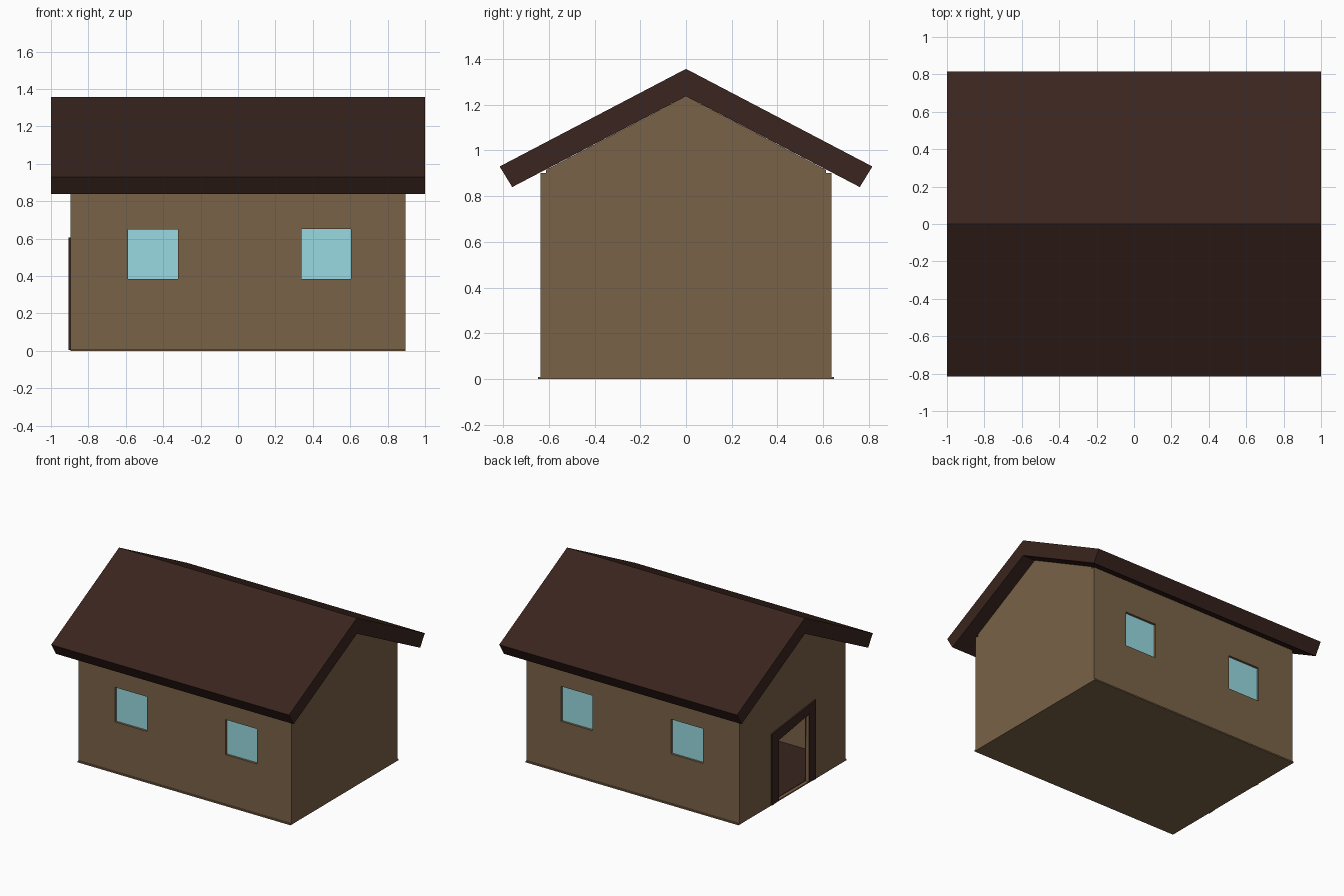
import bpy, bmesh
from mathutils import Vector

if "Cube" in bpy.data.objects:
    bpy.data.objects.remove(bpy.data.objects["Cube"])


def material(name, rgb):
    m = bpy.data.materials.new(name)
    m.diffuse_color = (*rgb, 1)
    m.use_nodes = True
    m.node_tree.nodes["Principled BSDF"].inputs["Base Color"].default_value = m.diffuse_color
    return m


TAN = material("tan_wall", (0.195, 0.122, 0.064))
BROWN = material("dark_brown", (0.042, 0.018, 0.013))
GLASS = material("pale_glass", (0.31, 0.70, 0.75))


def slab(name, axis, start, end, loops, mat):
    """Fill outlines (first outer, then holes) and extrude along x or y."""
    bm = bmesh.new()
    edges = []
    for loop in loops:
        vs = [bm.verts.new((start, a, b) if axis == "x" else (a, start, b)) for a, b in loop]
        edges += [bm.edges.new((v, vs[(i + 1) % len(vs)])) for i, v in enumerate(vs)]
    direction = Vector((1, 0, 0)) if axis == "x" else Vector((0, 1, 0))
    bmesh.ops.triangle_fill(bm, edges=edges, use_beauty=True, normal=direction)
    out = bmesh.ops.extrude_face_region(bm, geom=bm.faces[:], use_keep_orig=True)
    moved = [g for g in out["geom"] if isinstance(g, bmesh.types.BMVert)]
    bmesh.ops.translate(bm, verts=moved, vec=direction * (end - start))
    bmesh.ops.recalc_face_normals(bm, faces=bm.faces[:])
    me = bpy.data.meshes.new(name)
    bm.to_mesh(me)
    bm.free()
    me.materials.append(mat)
    ob = bpy.data.objects.new(name, me)
    bpy.context.collection.objects.link(ob)
    return ob


def rect(a0, a1, b0, b1):
    return [(a0, b0), (a1, b0), (a1, b1), (a0, b1)]


X, Y, T = 0.895, 0.637, 0.025    # wall half length, half width, thickness
EAVE, PEAK = 0.902, 1.237

# Base plate and dark inside floor
slab("base_plate", "x", -X, X, [rect(-0.648, 0.648, 0, 0.01)], TAN)
slab("inside_floor", "x", -X + T, X - T, [rect(-Y + T, Y - T, 0.01, 0.014)], BROWN)

# Long walls with recessed windows, front and back
windows = [rect(-0.588, -0.32, 0.385, 0.648), rect(0.34, 0.605, 0.385, 0.651)]
for side, s in (("front", -1), ("back", 1)):
    slab(side + "_wall", "y", s * (Y - T), s * Y,
         [rect(-X, X, 0.01, EAVE)] + windows, TAN)
    for i, w in enumerate(windows):
        slab(f"{side}_window_{i + 1}", "y", s * (Y - 0.023), s * (Y - 0.017), [w], GLASS)

# Gable end walls; the left one has the doorway
G = Y - T
slope = (PEAK - EAVE) / Y
top = [(G, PEAK - slope * G), (0, PEAK), (-G, PEAK - slope * G)]
slab("right_gable", "x", X - T, X, [[(-G, 0.01), (G, 0.01)] + top], TAN)
door = [(-0.19, 0.01), (-0.19, 0.53), (0.18, 0.47), (0.18, 0.01)]
slab("left_gable", "x", -X, -X + T, [[(-G, 0.01)] + door + [(G, 0.01)] + top], TAN)

# Slightly crooked door frame
frame = [(0.26, 0.005), (0.26, 0.545), (-0.27, 0.607), (-0.27, 0.005)]
slab("door_frame", "x", -X - 0.011, -X + T + 0.003, [door + frame], BROWN)

# Roof with sloped eave ends
half = [(0.76, 0.84), (0.815, 0.93)]
roof = [(0, PEAK)] + half + [(0, 1.357)] + [(-y, z) for y, z in reversed(half)]
slab("roof", "x", -1, 1, [roof], BROWN)
